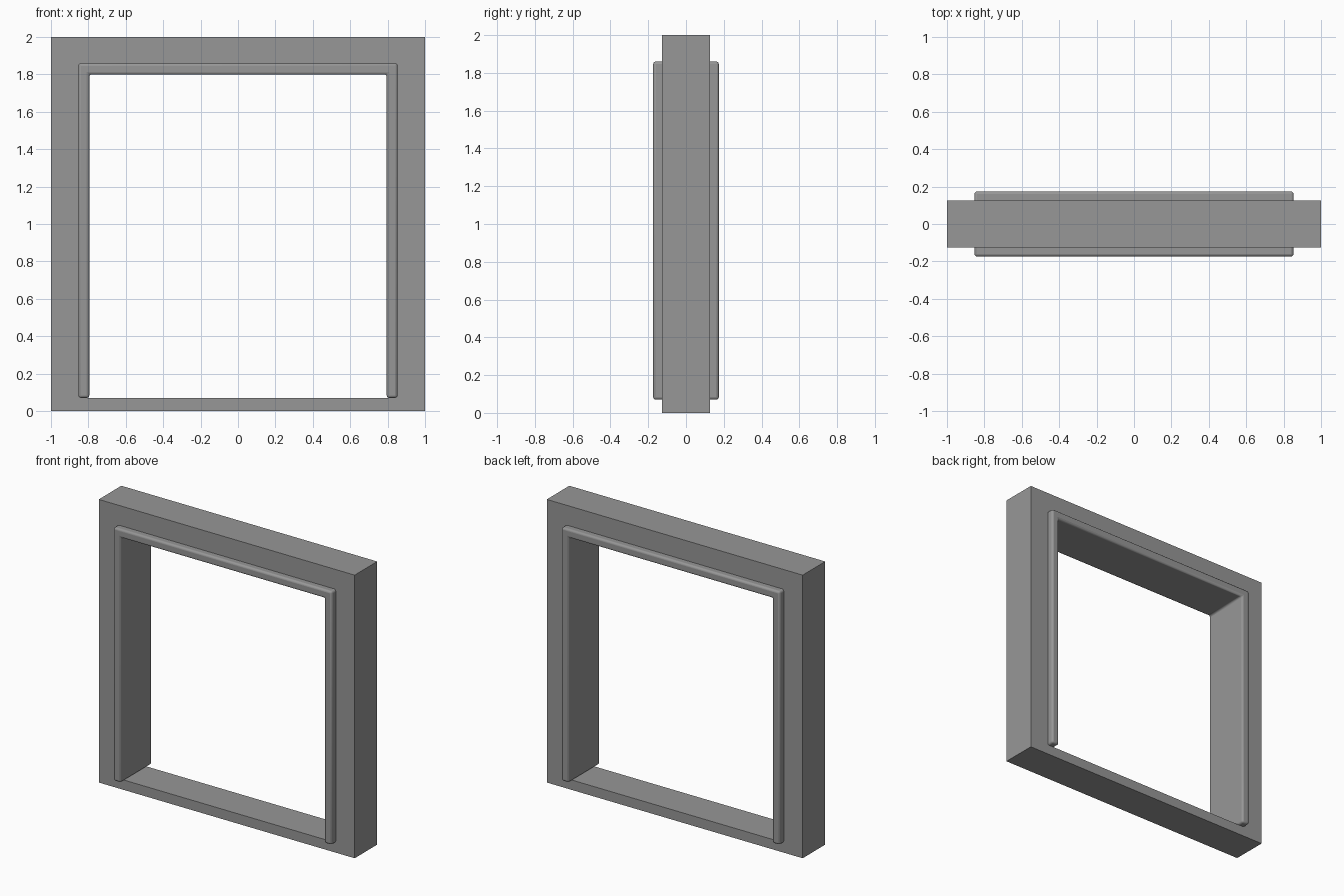
import bpy
import bmesh
import math

cube = bpy.data.objects.get("Cube")
if cube:
    bpy.data.objects.remove(cube, do_unlink=True)

grey = bpy.data.materials.new("mid_grey")
grey.use_nodes = True
colour = (0.31, 0.31, 0.31, 1.0)
grey.diffuse_color = colour
grey.node_tree.nodes["Principled BSDF"].inputs["Base Color"].default_value = colour


def add_object(name, bm):
    bmesh.ops.recalc_face_normals(bm, faces=bm.faces)
    mesh = bpy.data.meshes.new(name)
    bm.to_mesh(mesh)
    bm.free()
    mesh.materials.append(grey)
    obj = bpy.data.objects.new(name, mesh)
    bpy.context.collection.objects.link(obj)
    return obj


def extrude_outline(bm, faces, half_depth):
    """Make faces in the xz plane and extrude them along y."""
    made = []
    corners = {}
    for face in faces:
        for p in face:
            if p not in corners:
                corners[p] = bm.verts.new((p[0], -half_depth, p[1]))
        made.append(bm.faces.new([corners[p] for p in face]))
    result = bmesh.ops.extrude_face_region(bm, geom=made, use_keep_orig=True)
    moved = [v for v in result["geom"] if isinstance(v, bmesh.types.BMVert)]
    bmesh.ops.translate(bm, verts=moved, vec=(0, 2 * half_depth, 0))


SILL = 0.07

# Square wall with a rectangular opening
outer = [(-1, 0), (1, 0), (1, 2), (-1, 2)]
inner = [(-0.81, SILL), (0.81, SILL), (0.81, 1.815), (-0.81, 1.815)]
bm = bmesh.new()
ring = [(outer[i], outer[(i + 1) % 4], inner[(i + 1) % 4], inner[i]) for i in range(4)]
extrude_outline(bm, ring, 0.126)
add_object("wall_frame", bm)

# Door lining: two jambs and a head, standing proud of both wall faces
bm = bmesh.new()
out_x, out_z, in_x, in_z = 0.853, 1.86, 0.795, 1.80
arch = [(-out_x, SILL), (-out_x, out_z), (out_x, out_z), (out_x, SILL),
        (in_x, SILL), (in_x, in_z), (-in_x, in_z), (-in_x, SILL)]
extrude_outline(bm, [arch], 0.174)
trim = add_object("opening_trim", bm)

# Rounded trim edges
bevel = trim.modifiers.new("rounded_edges", "BEVEL")
bevel.width = 0.014
bevel.segments = 3
bevel.limit_method = "ANGLE"

bpy.ops.object.select_all(action="DESELECT")
trim.select_set(True)
bpy.context.view_layer.objects.active = trim
bpy.ops.object.shade_smooth_by_angle(angle=math.radians(35))
